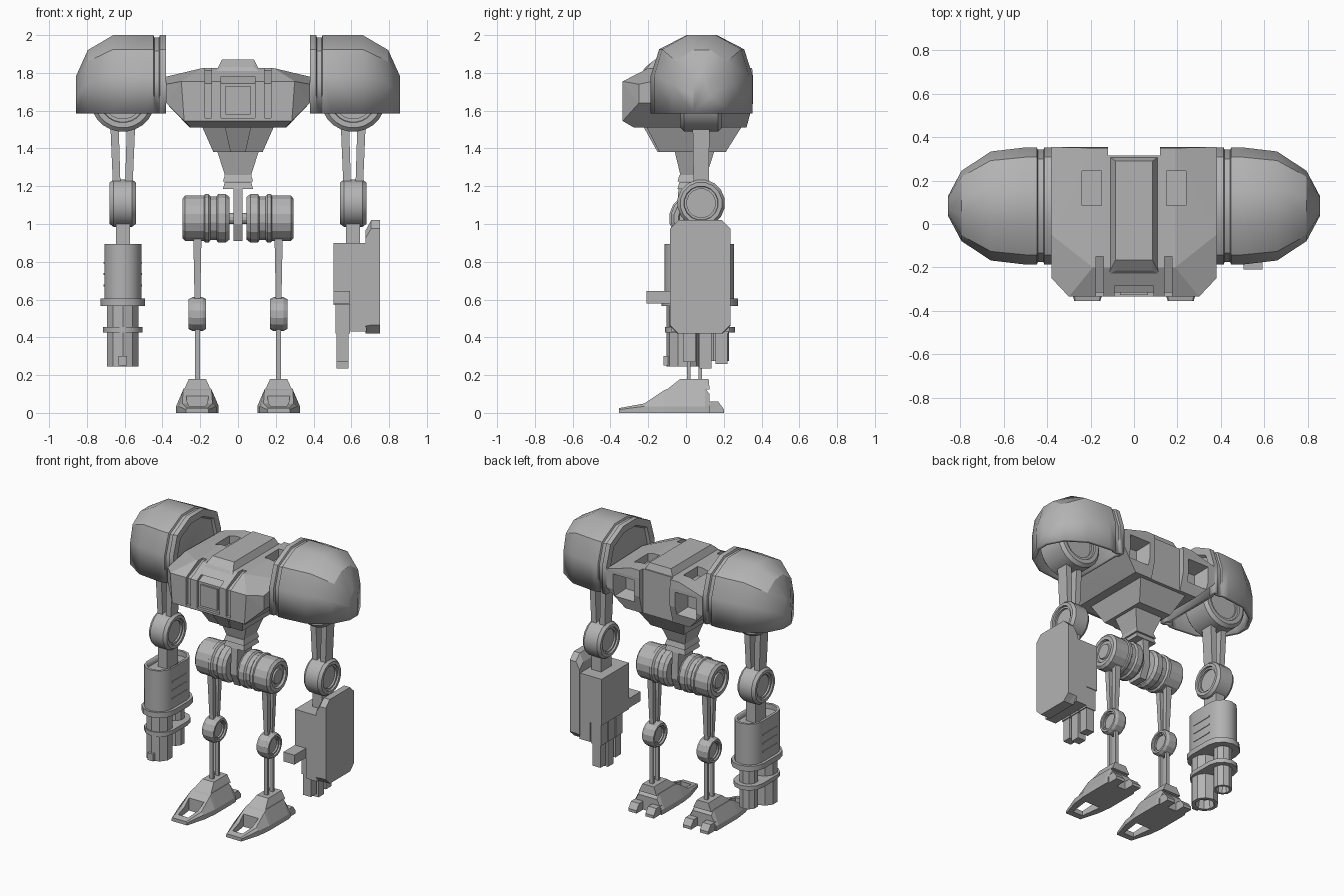
import bpy, bmesh, math
from mathutils import Vector

if "Cube" in bpy.data.objects:
    bpy.data.objects.remove(bpy.data.objects["Cube"])

grey = bpy.data.materials.new("plain_grey")
grey.diffuse_color = (0.45, 0.45, 0.45, 1)
grey.use_nodes = True
grey.node_tree.nodes["Principled BSDF"].inputs["Base Color"].default_value = grey.diffuse_color


def finish(name, bm, smooth=None):
    bmesh.ops.recalc_face_normals(bm, faces=bm.faces)
    me = bpy.data.meshes.new(name)
    bm.to_mesh(me)
    bm.free()
    me.materials.append(grey)
    ob = bpy.data.objects.new(name, me)
    bpy.context.collection.objects.link(ob)
    if smooth:
        activate(ob)
        bpy.ops.object.shade_smooth_by_angle(angle=math.radians(smooth))
    return ob


def activate(ob):
    bpy.ops.object.select_all(action='DESELECT')
    ob.select_set(True)
    bpy.context.view_layer.objects.active = ob


def hull(name, pts):
    bm = bmesh.new()
    for p in pts:
        bm.verts.new(p)
    res = bmesh.ops.convex_hull(bm, input=bm.verts)
    junk = {v for v in res['geom_interior'] if isinstance(v, bmesh.types.BMVert)}
    bmesh.ops.delete(bm, geom=list(junk), context='VERTS')
    bmesh.ops.dissolve_limit(bm, angle_limit=0.01, verts=bm.verts, edges=bm.edges)
    return finish(name, bm)


def box(name, x0, x1, y0, y1, z0, z1):
    return hull(name, [(x, y, z) for x in (x0, x1) for y in (y0, y1) for z in (z0, z1)])


def taper(name, top, bottom):
    """Block between two level rectangles (x0, x1, y0, y1, z)."""
    return hull(name, [(x, y, r[4]) for r in (top, bottom) for x in r[:2] for y in r[2:4]])


def loft(name, rings, smooth=None):
    bm = bmesh.new()
    vs = [[bm.verts.new(p) for p in r] for r in rings]
    n = len(vs[0])
    for a, b in zip(vs, vs[1:]):
        for i in range(n):
            j = (i + 1) % n
            bm.faces.new((a[i], a[j], b[j], b[i]))
    bm.faces.new(vs[0])
    bm.faces.new(vs[-1])
    return finish(name, bm, smooth)


def turned(name, axis, c, prof, n=16, smooth=None):
    """Round part: profile of (offset along axis, radius)."""
    rings = []
    for t, r in prof:
        ring = []
        for i in range(n):
            a = 2 * math.pi * (i + 0.5) / n
            u, v = r * math.cos(a), r * math.sin(a)
            d = {'x': (t, u, v), 'y': (u, t, v), 'z': (u, v, t)}[axis]
            ring.append(Vector(c) + Vector(d))
        rings.append(ring)
    return loft(name, rings, smooth)


def side_prism(name, x0, x1, prof):
    return loft(name, [[(x, y, z) for y, z in prof] for x in (x0, x1)])


def cut(ob, cutter):
    m = ob.modifiers.new("cut", 'BOOLEAN')
    m.operation, m.object, m.solver = 'DIFFERENCE', cutter, 'EXACT'
    activate(ob)
    bpy.ops.object.modifier_apply(modifier=m.name)
    bpy.data.objects.remove(cutter)


def wheel(h, r):
    """Joint drum with stepped recess in each cap."""
    half = [(h - .025, r * .48), (h - .025, r * .6), (h - .012, r * .6), (h - .012, r * .7),
            (h, r * .72), (h, r * .88), (h - .02, r)]
    return [(-t, q) for t, q in half] + [(t, q) for t, q in reversed(half)]


# chest
S = (-1, 1)
pts = [(.19, -.2, 1.825), (.19, .35, 1.825), (.38, -.05, 1.78), (.38, .355, 1.77), (.30, -.335, 1.755),
       (.285, -.335, 1.545), (.38, -.25, 1.74), (.38, -.25, 1.64), (.38, .355, 1.64),
       (.255, .32, 1.51), (.25, -.275, 1.51)]
chest = hull("chest", [(s * x, y, z) for s in S for x, y, z in pts])
cut(chest, box("cutter", -.12, .12, .315, .5, 1.4, 2))
front = [(-.5, 1.56), (-.315, 1.56), (-.315, 1.745), (-.15, 1.812), (-.15, 2), (-.5, 2)]
cut(chest, side_prism("cutter", -.09, .09, [(y, min(z, 1.78) if y < -.2 else z) for y, z in front[:3]]
                      + [(-.24, 1.78), (-.5, 1.78)]))
for s in S:
    cut(chest, side_prism("cutter", s * .14, s * .175, front))
    cut(chest, box("cutter", s * .15, s * .24, .085, .245, 1.76, 2))
    # back window with sloping sides
    cut(chest, hull("cutter", [(s * x, y, z) for y, g in ((.40, .02), (.25, -.02))
                               for x in (.17 - g, .32 + g) for z in (1.59 - g, 1.74 + g)]))

# ridge over the chest and front frame
hull("chest_ridge", [(s * x, y, z) for s in S for x, y, z in
                     ((.12, -.235, 1.80), (.12, .315, 1.80), (.085, -.215, 1.83),
                      (.085, -.165, 1.87), (.085, .29, 1.87), (.12, .315, 1.60), (.12, -.1, 1.6))])
box("front_panel", -.065, .065, -.328, -.3, 1.58, 1.73)

# belly and waist
taper("belly", (-.19, .19, -.21, .295, 1.515), (-.13, .13, -.14, .21, 1.38))
taper("belly_front_rib", (-.07, .07, -.225, 0, 1.515), (-.04, .04, -.15, 0, 1.38))
taper("waist", (-.11, .11, -.06, .15, 1.385), (-.07, .07, -.03, .11, 1.26))
for i, z in enumerate((1.26, 1.222)):
    taper("waist_ring", (-.07, .07, -.035, .115, z), (-.08, .08, -.045, .125, z - .036))
side_prism("pelvis_plate", -.025, .025, [(-.04, 1.19), (.12, 1.19), (.13, 1.0), (.09, .91), (-.01, .91), (-.05, 1.0)])
turned("hip_axle", 'x', (0, .04, 1.03), [(-.08, .03), (.08, .03)], 12)

arch = [(.27, 0), (.27, .2), (.225, .34), (.08, .415)]
arch = arch + [(-w, h) for w, h in reversed(arch)]
for s in S:
    # shoulder shell: arches shrinking outwards, open underneath
    bm = bmesh.new()
    rows = []
    for x, w, h in ((.38, 1, 1), (.413, 1, 1), (.418, .96, .97), (.443, .96, .97), (.448, 1, 1), (.50, 1, 1),
                    (.66, .93, 1), (.795, .6, .81), (.857, .17, .48)):
        rows.append([bm.verts.new((s * x, .083 + u * w, 1.585 + v * h)) for u, v in arch])
    for a, b in zip(rows, rows[1:]):
        for i in range(len(arch) - 1):
            bm.faces.new((a[i], a[i + 1], b[i + 1], b[i]))
    inner = bm.faces.new(rows[0])
    bm.faces.new(rows[-1])
    bmesh.ops.recalc_face_normals(bm, faces=bm.faces)
    if inner.normal.x * s > 0:
        bmesh.ops.reverse_faces(bm, faces=bm.faces)
    bmesh.ops.inset_region(bm, faces=[inner], thickness=.05, depth=0)
    bmesh.ops.inset_region(bm, faces=[inner], thickness=.012, depth=-.015)
    me_ob = finish("shoulder_shell", bm, 32)
    sol = me_ob.modifiers.new("thickness", 'SOLIDIFY')
    sol.thickness, sol.offset = .025, -1

    # shoulder joint, upper arm struts, elbow
    X = s * .61
    turned("shoulder_joint", 'y', (X, .08, 1.66), wheel(.11, .172), 24, 30)
    box("shoulder_axle", s * .42, X, .03, .13, 1.64, 1.74)
    for t in S:
        taper("upper_arm_strut", (X + t * .022, X + t * .066, .035, .125, 1.53),
              (X + t * .012, X + t * .052, .04, .12, 1.2))
    turned("elbow", 'x', (X, .08, 1.11), wheel(.07, .127), 16, 30)
    box("forearm_link", X - .037, X + .037, .02, .14, .86, 1.03)

    # hip drum
    hip = [(.045, .08), (.045, .115), (.065, .13), (.105, .13), (.115, .118), (.145, .118), (.155, .13),
           (.175, .13), (.18, .122), (.28, .122), (.295, .105), (.295, .08), (.28, .075), (.28, .055),
           (.29, .05), (.29, .02)]
    turned("hip_drum", 'x', (0, .04, 1.03), [(s * t, r) for t, r in hip], 16)

    # leg
    L = s * .215
    for t in S:
        taper("thigh_strut", (L - .022, L + .022, .045 + t * .015, .045 + t * .055, .95),
              (L - .014, L + .014, .045 + t * .01, .045 + t * .035, .55))
        box("shin_strut", L - .013, L + .013, .045 + t * .022, .045 + t * .04, .16, .50)
    turned("knee", 'x', (L, .045, .523), wheel(.046, .09), 14)

    # foot with open toe and split heel
    rings = []
    for y, b, t, z in ((-.355, .06, .055, .025), (-.22, .10, .08, .05), (-.115, .113, .075, .12),
                       (-.09, .113, .072, .13), (.10, .113, .072, .13), (.125, .11, .072, .10)):
        k = min(.035, z * .7)
        rings.append([(L + x, y, h) for x, h in ((-b, 0), (-b, k), (-t, z), (t, z), (b, k), (b, 0))])
    foot = loft("foot", rings)
    cut(foot, hull("cutter", [(L + a * w, y, z) for a in S for w, y in ((.04, -.31), (.06, -.16))
                              for z in (-.1, .3)]))
    taper("ankle", (L - .045, L + .045, -.03, .12, .18), (L - .07, L + .07, -.1, .125, .125))
    for t in S:
        hull("heel_claw", [(L + t * x, y, z) for x in (.035, .1) for y, z in
                           ((.1, 0), (.2, 0), (.2, .02), (.17, .06), (.1, .06))])

# gun arm: stadium-shaped housing
def stadium(name, r, y0, y1, z0, z1):
    rings = []
    for z in (z0, z1):
        ring = []
        for i in range(14):
            a = math.pi * (i % 7) / 6 + (math.pi if i > 6 else 0)
            ring.append((-.61 + r * math.cos(a), (y1 - r if i < 7 else y0 + r) + r * math.sin(a), z))
        rings.append(ring)
    return loft(name, rings, 35)

housing = stadium("gun_housing", .098, -.115, .255, .58, .895)
cut(housing, stadium("cutter", .08, -.097, .237, .86, 1))
stadium("gun_collar_upper", .118, -.13, .275, .567, .605)
stadium("gun_collar_lower", .104, -.11, .26, .425, .455)
for i in range(3):
    for x in (-.712, -.513):
        box("gun_vent", x, x + .005, -.01, .15, .67 + i * .06, .68 + i * .06)
for name, y, r, z in (("front_barrel", -.015, .088, .245), ("rear_barrel", .165, .062, .275)):
    turned(name, 'z', (-.61, y, 0), [(z + .06, r * .6), (z, r * .72), (z, r), (.6, r)], 10)
box("gun_sight", -.632, -.588, -.118, -.085, .25, .30)

# hand arm: shield, forearm box, fingers, thumb
def octagon(x, y0, y1, z0, z1, c):
    return [(x, y, z) for y, z in ((y0, z0 + c), (y0 + c, z0), (y1 - c, z0), (y1, z0 + c),
                                   (y1, z1 - c), (y1 - c, z1), (y0 + c, z1), (y0, z1 - c))]

loft("arm_shield", [octagon(.675, -.085, .235, .42, .965, .04), octagon(.705, -.085, .235, .42, 1.02, .045),
                    octagon(.752, -.085, .235, .42, 1.02, .045)])
box("forearm_box", .505, .68, -.08, .23, .57, .9)
box("hand_guard", .595, .68, -.08, .23, .43, .6)
for y, z in ((-.02, .27), (.065, .235), (.15, .26)):
    box("finger_base", .515, .592, y, y + .075, .42, .59)
    box("finger_tip", .522, .585, y + .006, y + .069, z, .43)
box("thumb", .505, .592, -.21, -.07, .578, .645)
